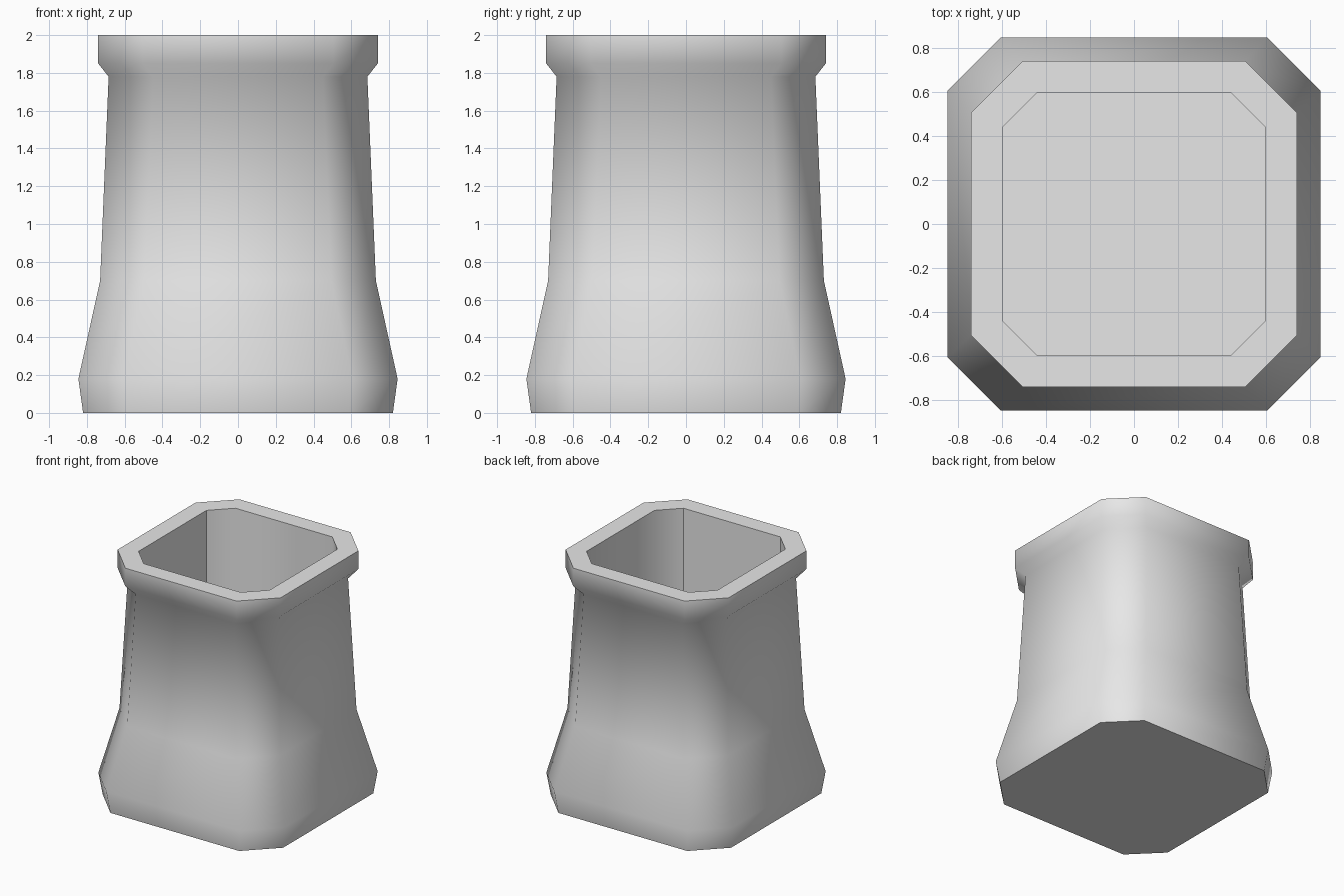
import bpy
import bmesh
import math

cube = bpy.data.objects.get("Cube")
if cube:
    bpy.data.objects.remove(cube, do_unlink=True)

grey = bpy.data.materials.new("plain_grey")
grey.use_nodes = True
colour = (0.8, 0.8, 0.8, 1)
grey.diffuse_color = colour
grey.node_tree.nodes["Principled BSDF"].inputs["Base Color"].default_value = colour

HOLE = 0.595


def octagon(bm, half, chamfer, z):
    """Ring of a square with cut corners."""
    a, b = half, half - chamfer
    points = [(b, -a), (a, -b), (a, b), (b, a), (-b, a), (-a, b), (-a, -b), (-b, -a)]
    return [bm.verts.new((x, y, z)) for x, y in points]


# Outer wall from the base up, over the rim, then down inside the hollow
profile = [
    (0.82, 0.235, 0), (0.845, 0.24, 0.18),      # flared foot
    (0.73, 0.235, 0.7), (0.685, 0.235, 1.78),   # tapering body
    (0.74, 0.235, 1.85), (0.74, 0.235, 2),      # rim
    (HOLE, 0.155, 2), (HOLE, 0.155, 0.2),       # hollow
]
bm = bmesh.new()
rings = [octagon(bm, *step) for step in profile]
for low, high in zip(rings, rings[1:]):
    for i in range(8):
        j = (i + 1) % 8
        bm.faces.new((low[i], low[j], high[j], high[i]))

# Underside and inner floor
bm.faces.new(reversed(rings[0]))
bm.faces.new(rings[-1])
bm.normal_update()

mesh = bpy.data.meshes.new("pot")
bm.to_mesh(mesh)
bm.free()
mesh.materials.append(grey)
pot = bpy.data.objects.new("pot", mesh)
bpy.context.collection.objects.link(pot)

bpy.ops.object.select_all(action='DESELECT')
pot.select_set(True)
bpy.context.view_layer.objects.active = pot
bpy.ops.object.shade_smooth_by_angle(angle=math.radians(60))

# Crisp upright edges on two walls of the hollow
for edge in mesh.edges:
    p, q = (mesh.vertices[v].co for v in edge.vertices)
    upright = abs(p.z - q.z) > 1.5
    if upright and min(p.x, p.y) < -HOLE + 0.01:
        edge.use_edge_sharp = True
